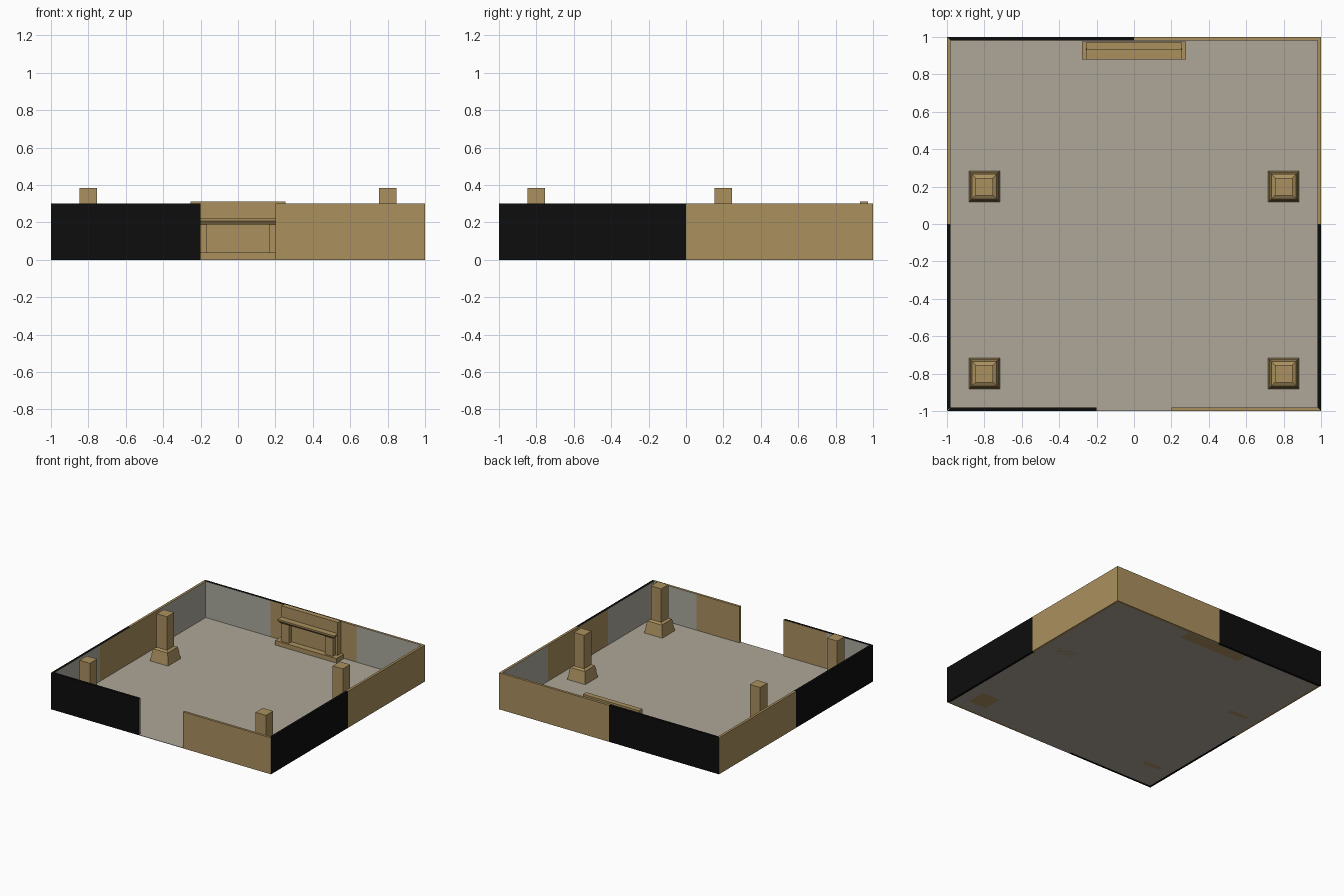
import bpy, bmesh, math
from mathutils import Matrix

if "Cube" in bpy.data.objects:
    bpy.data.objects.remove(bpy.data.objects["Cube"])


def material(name, rgb):
    m = bpy.data.materials.new(name)
    m.diffuse_color = (*rgb, 1)
    m.use_nodes = True
    m.node_tree.nodes["Principled BSDF"].inputs["Base Color"].default_value = m.diffuse_color
    return m


TAN = material("tan_stone", (0.402, 0.279, 0.112))
FLOOR = material("warm_gray_floor", (0.423, 0.381, 0.314))
GRAY = material("gray_plaster", (0.413, 0.402, 0.342))
BLACK = material("black_paint", (0.004, 0.004, 0.004))


def finish(name, bm, mats):
    bmesh.ops.recalc_face_normals(bm, faces=bm.faces)
    me = bpy.data.meshes.new(name)
    bm.to_mesh(me)
    bm.free()
    for m in mats:
        me.materials.append(m)
    ob = bpy.data.objects.new(name, me)
    bpy.context.collection.objects.link(ob)
    return ob


def add_box(bm, x0, x1, y0, y1, z0, z1):
    mat = (Matrix.Translation(((x0 + x1) / 2, (y0 + y1) / 2, (z0 + z1) / 2))
           @ Matrix.Diagonal((x1 - x0, y1 - y0, z1 - z0, 1)))
    bmesh.ops.create_cube(bm, size=1, matrix=mat)


def box(name, mat, *dims):
    bm = bmesh.new()
    add_box(bm, *dims)
    return finish(name, bm, [mat])


def loft(name, mat, rings):
    """Stack of rectangles (x0, x1, y0, y1, z) joined into a closed solid."""
    bm = bmesh.new()
    loops = [[bm.verts.new(p) for p in ((a, c, z), (b, c, z), (b, d, z), (a, d, z))]
             for a, b, c, d, z in rings]
    for lo, hi in zip(loops, loops[1:]):
        for i in range(4):
            j = (i + 1) % 4
            bm.faces.new((lo[i], lo[j], hi[j], hi[i]))
    bm.faces.new(loops[0][::-1])
    bm.faces.new(loops[-1])
    return finish(name, bm, [mat])


# Walls: strips along one side, black/tan outside and tan/gray panels inside
H, T = 0.3, 0.02


def wall(name, cuts, angle, is_black, panel):
    bm = bmesh.new()
    rings = []
    for u in cuts:
        inner = max(-1 + T, min(1 - T, u))      # mitred corners
        rings.append([bm.verts.new(p) for p in
                      ((u, -1, 0), (u, -1, H), (inner, -1 + T, H), (inner, -1 + T, 0))])
    for k in range(len(rings) - 1):
        mid = (cuts[k] + cuts[k + 1]) / 2
        for i in range(4):
            j = (i + 1) % 4
            f = bm.faces.new((rings[k][i], rings[k][j], rings[k + 1][j], rings[k + 1][i]))
            if i == 2:                           # room side
                f.material_index = 1 if abs(mid) > panel else 0
            else:
                f.material_index = 2 if is_black(mid) else 0
    bm.faces.new(rings[0])
    bm.faces.new(rings[-1][::-1])
    bm.transform(Matrix.Rotation(angle, 4, 'Z'))
    finish(name, bm, [TAN, GRAY, BLACK])


full = (-1, -0.39, 0, 0.39, 1)
wall("front_wall_left", (-1, -0.59, -0.2), 0, lambda u: True, 0.59)
wall("front_wall_right", (0.2, 0.59, 1), 0, lambda u: False, 0.59)
wall("right_wall", full, math.pi / 2, lambda u: u < 0, 0.39)
wall("back_wall", full, math.pi, lambda u: u > 0, 0.39)
wall("left_wall", full, -math.pi / 2, lambda u: u > 0, 0.39)

# Floor and doorway threshold
bm = bmesh.new()
add_box(bm, -0.98, 0.98, -0.98, 0.98, 0, 0.003)
add_box(bm, -0.2, 0.2, -1, -0.98, 0, 0.003)
finish("floor", bm, [FLOOR])

# Square pillars on stepped bases
PROFILE = ((0.083, 0), (0.072, 0.055), (0.075, 0.055), (0.066, 0.10),
           (0.047, 0.11), (0.047, 0.385))
for sx in (-1, 1):
    for cy in (0.2, -0.8):
        cx = 0.8 * sx
        loft("pillar", TAN, [(cx - r, cx + r, cy - r, cy + r, z) for r, z in PROFILE])

# Fireplace: hearth, back panel, legs, mantel shelf and top trim
box("hearth", TAN, -0.278, 0.278, 0.88, 0.975, 0, 0.04)
box("fireplace_back", TAN, -0.255, 0.255, 0.93, 0.972, 0.04, 0.312)
for s in (-1, 1):
    box("fireplace_leg", TAN, *sorted((0.165 * s, 0.235 * s)), 0.895, 0.931, 0.04, 0.195)
loft("mantel_shelf", TAN, [(-0.24, 0.24, 0.893, 0.94, 0.19), (-0.257, 0.257, 0.88, 0.94, 0.207),
                           (-0.257, 0.257, 0.88, 0.94, 0.22)])
